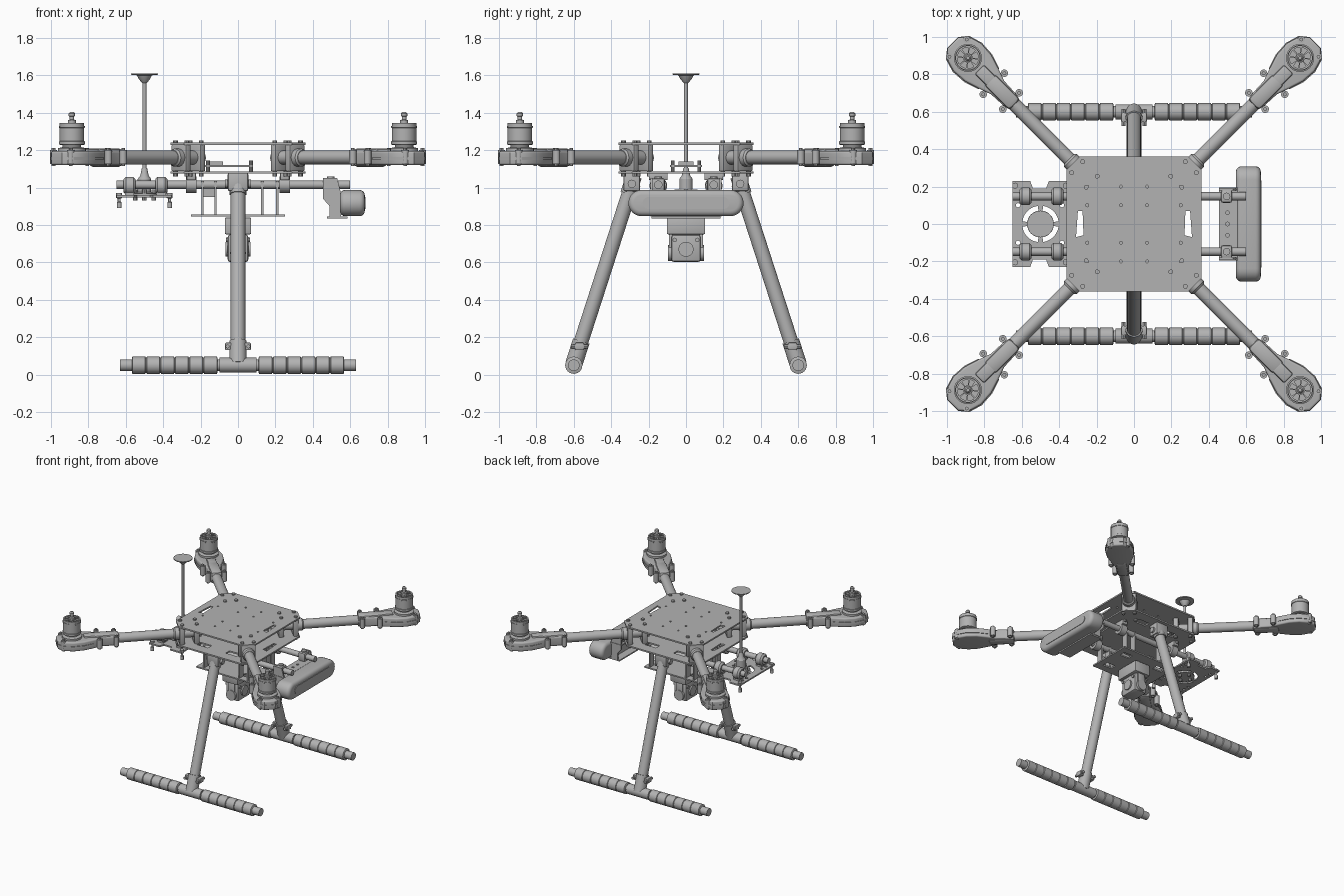
import bpy, bmesh
from math import pi, sin, cos, radians
from mathutils import Matrix, Vector

if "Cube" in bpy.data.objects:
    bpy.data.objects.remove(bpy.data.objects["Cube"], do_unlink=True)

grey = bpy.data.materials.new("plain grey")
grey.use_nodes = True
grey.diffuse_color = (0.45, 0.45, 0.45, 1)
grey.node_tree.nodes["Principled BSDF"].inputs["Base Color"].default_value = grey.diffuse_color
I = Matrix()


def finish(name, bm, m):
    bmesh.ops.recalc_face_normals(bm, faces=bm.faces)
    bm.transform(m)
    me = bpy.data.meshes.new(name)
    bm.to_mesh(me)
    bm.free()
    me.materials.append(grey)
    me.polygons.foreach_set("use_smooth", [True] * len(me.polygons))
    me.set_sharp_from_angle(angle=radians(32))
    ob = bpy.data.objects.new(name, me)
    bpy.context.collection.objects.link(ob)
    return ob


def lathe(name, p, q, prof, m=I, n=24):
    """Revolve (radius, distance) pairs about the axis from p towards q."""
    p, d = Vector(p), Vector(q) - Vector(p)
    bm = bmesh.new()
    rings = [[bm.verts.new((r * cos(2 * pi * i / n), r * sin(2 * pi * i / n), h))
              for i in range(n)] for r, h in prof]
    for a, b in zip(rings, rings[1:]):
        for i in range(n):
            j = (i + 1) % n
            bm.faces.new((a[i], a[j], b[j], b[i]))
    bm.faces.new(rings[0])
    bm.faces.new(rings[-1])
    turn = d.to_track_quat('Z', 'Y').to_matrix().to_4x4()
    return finish(name, bm, m @ Matrix.Translation(p) @ turn)


def cyl(name, p, q, r, m=I, n=24):
    return lathe(name, p, q, [(r, 0), (r, (Vector(q) - Vector(p)).length)], m, n)


def box(name, c, s, m=I, bev=0.0):
    bm = bmesh.new()
    bmesh.ops.create_cube(bm, size=1, matrix=Matrix.Translation(c) @ Matrix.Diagonal((*s, 1)))
    if bev:
        bmesh.ops.bevel(bm, geom=bm.edges[:], offset=bev, segments=2, affect='EDGES', profile=0.5)
    return finish(name, bm, m)


def plate(name, outline, z0, z1, holes=(), m=I, bev=0.0):
    """Extrude an outline with holes from z0 to z1."""
    bm = bmesh.new()
    edges = []
    for loop in (outline, *holes):
        vs = [bm.verts.new((x, y, z0)) for x, y in loop]
        if holes:
            edges += [bm.edges.new((vs[i - 1], vs[i])) for i in range(len(vs))]
        else:
            bm.faces.new(vs)
    if holes:
        bmesh.ops.triangle_fill(bm, edges=edges, use_beauty=True)
    out = bmesh.ops.extrude_face_region(bm, geom=bm.faces[:])["geom"]
    bmesh.ops.translate(bm, vec=(0, 0, z1 - z0), verts=[v for v in out if isinstance(v, bmesh.types.BMVert)])
    if bev:
        caps = [e for e in bm.edges if abs(e.verts[0].co.z - e.verts[1].co.z) < 1e-5]
        bmesh.ops.bevel(bm, geom=caps, offset=bev, segments=4, affect='EDGES', profile=0.5)
    return finish(name, bm, m)


def circle(x, y, r, n=16):
    return [(x + r * cos(2 * pi * i / n), y + r * sin(2 * pi * i / n)) for i in range(n)]


def rect(x, y, w, h):
    return [(x - w / 2, y - h / 2), (x + w / 2, y - h / 2), (x + w / 2, y + h / 2), (x - w / 2, y + h / 2)]


def wedge(x, y, r0, r1, a0, a1, n=6):
    arc = [a0 + (a1 - a0) * i / n for i in range(n + 1)]
    return ([(x + r1 * cos(a), y + r1 * sin(a)) for a in arc]
            + [(x + r0 * cos(a), y + r0 * sin(a)) for a in reversed(arc)])


def stadium(half, r, cy, n=12):
    a = [-pi / 2 + pi * i / n for i in range(n + 1)]
    return ([(half + r * cos(t), cy + r * sin(t)) for t in a]
            + [(-half - r * cos(t), cy - r * sin(t)) for t in a])


SIDES = (-1, 1)

# Body plates
E, C = 0.36, 0.29
octagon = [(E, -C), (E, C), (C, E), (-C, E), (-E, C), (-E, -C), (-C, -E), (C, -E)]
slots = [[(s * 0.27, -0.06), (s * 0.31, -0.07), (s * 0.3, 0.07), (s * 0.275, 0.07)] for s in SIDES]
pins = [circle(x, y, 0.008, 8) for x in (-0.25, -0.07, 0.07, 0.25) for y in (-0.2, -0.1, 0.1, 0.2)]
plate("top_plate", octagon, 1.228, 1.24, slots + pins)
windows = [rect(x, y, 0.1, 0.05) for x in (-0.13, 0.13) for y in (-0.25, 0.25)]
plate("bottom_plate", octagon, 1.075, 1.087, slots + windows)

# Control board between the plates
box("control_board", (-0.05, 0, 1.115), (0.26, 0.17, 0.012))
box("control_chip", (-0.12, 0, 1.128), (0.08, 0.08, 0.02))
for x in (-0.16, 0.07):
    for y in (-0.07, 0.07):
        cyl("board_post", (x, y, 1.085), (x, y, 1.145), 0.01, n=10)

# Four arms with clamps, motor mounts and motors
half = [(0.93, 0.045), (1.03, 0.05), (1.1, 0.075), (1.18, 0.1), (1.26, 0.105), (1.33, 0.085), (1.37, 0.04)]
mount = half + [(u, -v) for u, v in reversed(half)]
M = 1.256
for k in range(4):
    R = Matrix.Rotation(pi / 4 + k * pi / 2, 4, 'Z')
    cyl("arm_tube", (0.28, 0, 1.16), (1.0, 0, 1.16), 0.037, R)
    for u in (0.32, 0.43):
        box("arm_clamp", (u, 0, 1.158), (0.04, 0.11, 0.141), R, 0.006)
        for v in (-0.042, 0.042):
            cyl("clamp_bolt", (u, v, 1.06), (u, v, 1.252), 0.013, R, 10)
    lathe("arm_collar", (0.45, 0, 1.16), (0.5, 0, 1.16), [(0.048, 0), (0.048, 0.03), (0.04, 0.04)], R)
    plate("motor_mount", mount, 1.12, 1.195, m=R, bev=0.012)
    plate("mount_rim", [(M + (u - M) * 1.02, v * 1.05) for u, v in mount[2:-2]], 1.148, 1.164, m=R)
    box("mount_sleeve", (1.0, 0, 1.16), (0.2, 0.088, 0.1), R, 0.024)
    box("mount_ridge", (1.1, 0, 1.19), (0.14, 0.07, 0.035), R, 0.012)
    for u, v in ((0.93, 0.062), (1.06, 0.08), (1.33, 0.065)):
        for s in SIDES:
            cyl("mount_lug", (u, s * v, 1.125), (u, s * v, 1.2), 0.02, R, 14)
            cyl("mount_screw", (u, s * v, 1.115), (u, s * v, 1.21), 0.01, R, 8)
    lathe("motor_base", (M, 0, 1.19), (M, 0, 2), [(0.075, 0), (0.075, 0.02), (0.05, 0.026), (0.05, 0.05)], R)
    lathe("motor_can", (M, 0, 1.228), (M, 0, 2),
          [(0.062, 0), (0.069, 0.003), (0.069, 0.018), (0.066, 0.02), (0.066, 0.09), (0.069, 0.092), (0.069, 0.1)], R, 32)
    vents = [wedge(M, 0, 0.025, 0.056, a * pi / 4, a * pi / 4 + 0.6) for a in range(8)]
    plate("motor_cap", circle(M, 0, 0.066, 32), 1.328, 1.346, vents, R)
    lathe("motor_shaft", (M, 0, 1.33), (M, 0, 2),
          [(0.022, 0), (0.022, 0.03), (0.012, 0.033), (0.012, 0.05), (0.017, 0.052), (0.017, 0.066), (0.009, 0.075)], R, 16)

# Landing gear
for s in SIDES:
    top, foot = Vector((0, s * 0.275, 1.06)), Vector((0, s * 0.6, 0.055))
    down = (foot - top).normalized()
    cyl("leg_tube", top, foot, 0.039)
    lathe("leg_sleeve", foot - down * 0.13, foot, [(0.046, 0), (0.046, 0.13)])
    box("leg_hinge", (0, s * 0.29, 1.03), (0.11, 0.09, 0.1), bev=0.012)
    cyl("hinge_pin", (-0.07, s * 0.29, 1.02), (0.07, s * 0.29, 1.02), 0.022, n=12)
    cyl("leg_collar", top + down * 0.04, top + down * 0.1, 0.046)
    for x in SIDES:
        c = foot - down * 0.1
        box("sleeve_lug", c + Vector((x * 0.052, 0, 0)), (0.035, 0.05, 0.04), bev=0.006)
        cyl("sleeve_bolt", c + Vector((x * 0.056, -0.045, 0)), c + Vector((x * 0.056, 0.045, 0)), 0.011, n=8)
        grip, step = [], 0.46 / 6
        for i in range(6):
            a = i * step
            grip += [(0.041, a), (0.046, a + 0.003), (0.046, a + step - 0.006), (0.041, a + step - 0.003)]
        lathe("foot_grip", (x * 0.11, s * 0.6, 0.05), (x, s * 0.6, 0.05), grip)
    cyl("foot_tube", (-0.63, s * 0.6, 0.05), (0.63, s * 0.6, 0.05), 0.031)
    cyl("foot_joint", (-0.1, s * 0.6, 0.05), (0.1, s * 0.6, 0.05), 0.04)

# Payload rails and hangers
for s in SIDES:
    y = s * 0.148
    cyl("payload_rail", (-0.65, y, 1.015), (0.6, y, 1.015), 0.022)
    for x in (-0.25, 0.25):
        cyl("rail_ring", (x - 0.027, y, 1.015), (x + 0.027, y, 1.015), 0.043)
        box("rail_lug", (x, y, 1.06), (0.05, 0.1, 0.04), bev=0.005)
    for x in (-0.58, -0.41):
        lathe("rail_roller", (x - 0.032, y, 1.01), (x, y, 1.01),
              [(0.035, 0), (0.047, 0.012), (0.047, 0.052), (0.035, 0.064)])
        box("roller_foot", (x, y, 0.97), (0.05, 0.06, 0.035))
    for x in (-0.19, -0.12, 0.13, 0.21):
        box("tray_hanger", (x, y, 0.945), (0.012, 0.05, 0.18))
    box("hanger_web", (-0.155, y, 0.99), (0.08, 0.012, 0.08))

# Battery tray, gimbal and camera
plate("battery_tray", rect(0, 0, 0.5, 0.37), 0.845, 0.856,
      [rect(x, y, 0.08, 0.05) for x in (-0.16, 0.16) for y in (-0.1, 0.1)])
box("gimbal_base", (0, 0, 0.795), (0.14, 0.205, 0.09), bev=0.006)
box("gimbal_neck", (0, 0, 0.74), (0.09, 0.15, 0.05))
box("camera_body", (0, 0, 0.675), (0.11, 0.155, 0.145), bev=0.012)
for s in SIDES:
    box("camera_yoke", (0, s * 0.084, 0.69), (0.06, 0.014, 0.12), bev=0.004)
    cyl("camera_pivot", (0, s * 0.076, 0.65), (0, s * 0.097, 0.65), 0.042)
    cyl("camera_lens", (s * 0.05, 0, 0.67), (s * 0.066, 0, 0.67), 0.04)
    for y in (-0.06, 0.06):
        cyl("camera_screw", (s * 0.05, y, 0.72), (s * 0.065, y, 0.72), 0.012, n=8)

# Mast platform
G = -0.5
lobes = [(-0.65, 0.23), (-0.555, 0.23), (-0.54, 0.19), (-0.47, 0.19), (-0.455, 0.23), (-0.355, 0.23)]
deck = lobes + [(x, -y) for x, y in reversed(lobes)]
arcs = [wedge(G, 0, 0.072, 0.098, a * pi / 2 + 0.15, (a + 1) * pi / 2 - 0.15) for a in range(4)]
small = [circle(x, y, 0.012, 8) for x in (-0.62, -0.385) for y in (-0.15, -0.1, 0.1, 0.15)]
plate("mast_platform", deck, 0.948, 0.96, arcs + small)
for x in (-0.635, -0.365):
    for y in (-0.205, 0.205):
        lathe("platform_damper", (x, y, 0.89), (x, y, 2),
              [(0.013, 0), (0.013, 0.03), (0.008, 0.035), (0.008, 0.05), (0.016, 0.055), (0.016, 0.08)], n=12)
for a in range(4):
    x, y = G + 0.05 * cos(a * pi / 2), 0.05 * sin(a * pi / 2)
    cyl("mast_base_screw", (x, y, 0.93), (x, y, 0.99), 0.012, n=8)
lathe("mast_base", (G, 0, 0.955), (G, 0, 2),
      [(0.065, 0), (0.065, 0.012), (0.036, 0.02), (0.036, 0.09), (0.022, 0.11), (0.014, 0.15)])
cyl("mast_rod", (G, 0, 1.09), (G, 0, 1.58), 0.01, n=14)
lathe("antenna_disc", (G, 0, 1.56), (G, 0, 2), [(0.014, 0), (0.03, 0.02), (0.04, 0.04), (0.071, 0.043), (0.071, 0.05)], n=32)

# Sensor pod on the rail ends, plates built upright
YZ = Matrix(((0, 0, 1, 0), (1, 0, 0, 0), (0, 1, 0, 0), (0, 0, 0, 1)))
XZ = Matrix(((1, 0, 0, 0), (0, 0, 1, 0), (0, 1, 0, 0), (0, 0, 0, 1)))
plate("sensor_pod", stadium(0.238, 0.07, 0.917), 0.545, 0.678, m=YZ, bev=0.028)
plate("pod_face", stadium(0.2, 0.032, 0.917), 0.676, 0.682, m=YZ)
box("pod_top_strip", (0.65, 0, 0.982), (0.012, 0.16, 0.006))
gusset = [(0.455, 1.05), (0.53, 1.05), (0.548, 0.98), (0.55, 0.845), (0.49, 0.845), (0.49, 0.9), (0.455, 0.94)]
for s in SIDES:
    plate("pod_gusset", gusset, s * 0.185 - 0.006, s * 0.185 + 0.006, m=XZ)
    box("pod_clamp", (0.495, s * 0.148, 1.015), (0.06, 0.07, 0.07), bev=0.012)
    cyl("pod_clamp_bolt", (0.495, s * 0.148, 0.97), (0.495, s * 0.148, 1.06), 0.02, n=12)
plate("pod_deck", rect(0.505, 0, 0.1, 0.39), 0.968, 0.978, [circle(0.5, y, 0.01, 8) for y in (-0.06, 0, 0.06)])
box("pod_back_plate", (0.545, 0, 0.91), (0.012, 0.37, 0.13))
box("pod_floor", (0.53, 0, 0.84), (0.11, 0.37, 0.01))
